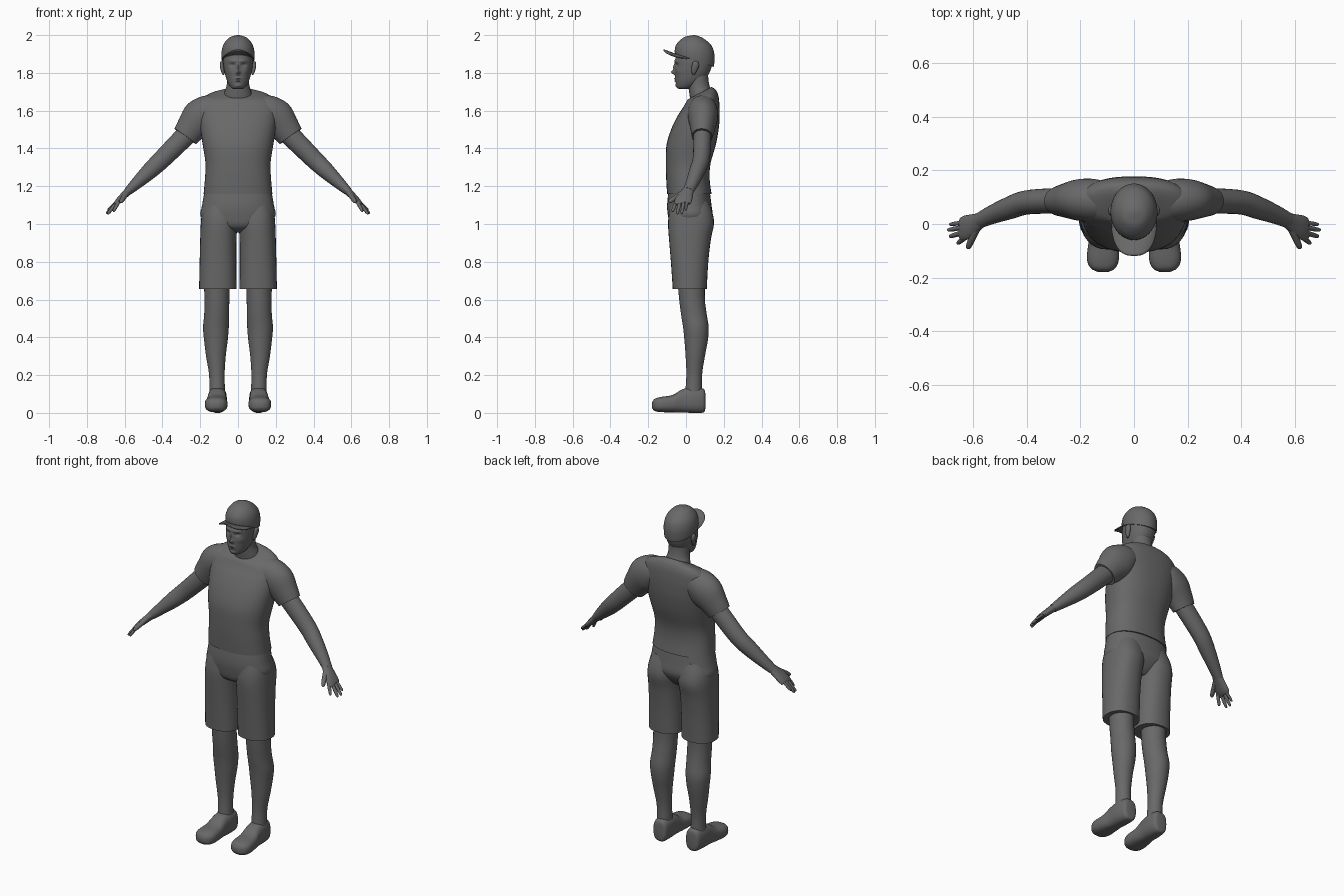
import bpy, bmesh, math
from mathutils import Vector

grey = bpy.data.materials.new("dark grey")
grey.diffuse_color = (0.14, 0.14, 0.14, 1)


def finish(name, bm, mirror=False):
    bmesh.ops.recalc_face_normals(bm, faces=bm.faces)
    me = bpy.data.meshes.new(name)
    bm.to_mesh(me)
    bm.free()
    me.materials.append(grey)
    ob = bpy.data.objects.new(name, me)
    bpy.context.collection.objects.link(ob)
    if mirror:
        ob.modifiers.new("mirror", 'MIRROR')
    return ob


def spline(rows, steps):
    """Smooth curve through all parameter rows."""
    out = []
    for i in range(len(rows) - 1):
        a, b, c, d = (rows[max(i - 1, 0)], rows[i], rows[i + 1],
                      rows[min(i + 2, len(rows) - 1)])
        for s in range(steps):
            t = s / steps
            out.append([q + 0.5 * t * (r - p + t * (2 * p - 5 * q + 4 * r - u
                        + t * (3 * (q - r) + u - p)))
                        for p, q, r, u in zip(a, b, c, d)])
    return out + [list(rows[-1])]


def upright(rows):
    """Rows of z, centre x, half width, front y, back y, tilt."""
    return [(Vector((x, (y0 + y1) / 2, z)), Vector((w, 0, 0)),
             Vector((0, (y1 - y0) / 2, tilt))) for z, x, w, y0, y1, tilt in rows]


def lengthwise(rows):
    """Rows of y, centre x, half width, bottom z, top z."""
    return [(Vector((x, y, (z0 + z1) / 2)), Vector((w, 0, 0)),
             Vector((0, 0, (z1 - z0) / 2))) for y, x, w, z0, z1 in rows]


def limb(rows):
    """Rows of x, y, z, radius across, radius through."""
    pts = [Vector(r[:3]) for r in rows]
    frames = []
    for i, r in enumerate(rows):
        t = (pts[min(i + 1, len(pts) - 1)] - pts[max(i - 1, 0)]).normalized()
        w = Vector((0, 1, 0))
        w = (w - t * w.dot(t)).normalized()
        frames.append((pts[i], w * r[3], t.cross(w) * r[4]))
    return frames


def loft(name, kind, rows, n=32, steps=4, power=2.0, mirror=False):
    bm = bmesh.new()
    rings = []
    for c, a, b in kind(spline(rows, steps)):
        ring = []
        for k in range(n):
            ang = 2 * math.pi * k / n
            co, si = math.cos(ang), math.sin(ang)
            u = math.copysign(abs(co) ** (2 / power), co)
            v = math.copysign(abs(si) ** (2 / power), si)
            ring.append(bm.verts.new(c + a * u + b * v))
        rings.append(ring)
    for r0, r1 in zip(rings, rings[1:]):
        for k in range(n):
            j = (k + 1) % n
            bm.faces.new((r0[k], r0[j], r1[j], r1[k]))
    bm.faces.new(rings[0])
    bm.faces.new(rings[-1])
    return finish(name, bm, mirror)


# Shirt body and sleeves
loft("shirt_body", upright, [
    (1.16, 0, .182, -.100, .135, 0), (1.24, 0, .175, -.105, .125, 0),
    (1.32, 0, .172, -.107, .130, 0), (1.42, 0, .187, -.103, .158, 0),
    (1.51, 0, .200, -.075, .174, 0), (1.58, 0, .207, -.040, .178, 0),
    (1.62, 0, .207, -.020, .177, .01), (1.655, 0, .195, -.006, .172, .022),
    (1.68, 0, .155, .003, .158, .03), (1.692, 0, .08, .008, .135, .033)],
    n=48, power=2.35)
loft("sleeve", limb, [
    (.10, .085, 1.61, .07, .07), (.15, .088, 1.595, .08, .09),
    (.20, .09, 1.56, .078, .10), (.245, .088, 1.51, .066, .082),
    (.279, .085, 1.464, .055, .07)], mirror=True)

# Shorts
loft("shorts_hips", upright, [
    (.955, 0, .05, -.03, .08, 0), (.985, 0, .14, -.08, .11, 0),
    (1.04, 0, .197, -.095, .14, 0), (1.10, 0, .19, -.10, .135, 0),
    (1.18, 0, .176, -.092, .125, 0)], n=48, power=2.3)
loft("shorts_leg", upright, [
    (.655, .107, .099, -.07, .11, 0), (.80, .106, .097, -.08, .118, 0),
    (.92, .104, .096, -.09, .132, 0), (1.0, .10, .097, -.095, .148, 0),
    (1.06, .095, .095, -.09, .14, 0), (1.12, .085, .085, -.08, .12, 0)],
    power=2.3, mirror=True)

# Bare legs and shoes
loft("lower_leg", upright, [
    (.70, .112, .068, -.045, .10, 0), (.60, .112, .066, -.036, .10, 0),
    (.52, .113, .066, -.026, .11, 0), (.45, .117, .068, -.015, .12, 0),
    (.38, .117, .062, -.008, .115, 0), (.30, .117, .052, -.002, .10, 0),
    (.20, .112, .041, .002, .085, 0), (.10, .11, .042, -.005, .085, 0)],
    mirror=True)
loft("shoe", lengthwise, [
    (.102, .107, .025, .02, .105), (.092, .107, .042, .002, .128),
    (.04, .109, .05, 0, .137), (-.02, .111, .05, .002, .125),
    (-.07, .114, .056, .003, .095), (-.13, .116, .06, .004, .085),
    (-.165, .116, .046, .01, .075), (-.18, .115, .018, .025, .055)],
    power=2.6, mirror=True)

# Arms and hands
loft("arm", limb, [
    (.26, .087, 1.485, .047, .055), (.32, .086, 1.425, .047, .053),
    (.405, .08, 1.34, .045, .049), (.465, .06, 1.283, .042, .044),
    (.53, .035, 1.222, .035, .033), (.58, .012, 1.175, .029, .023)],
    n=24, mirror=True)
loft("palm", limb, [
    (.57, .015, 1.185, .028, .022), (.60, 0, 1.155, .038, .019),
    (.625, -.012, 1.13, .045, .017), (.643, -.02, 1.112, .042, .013),
    (.65, -.02, 1.106, .03, .008)], n=24, mirror=True)


def digit(name, base, tip, r):
    a, b = Vector(base), Vector(tip)
    rows = [(*a.lerp(b, t), r * s, r * s)
            for t, s in ((0, 1), (.5, .95), (.85, .8), (.97, .5), (1, .1))]
    loft(name, limb, rows, n=12, steps=2, mirror=True)


digit("index_finger", (.628, -.048, 1.125), (.66, -.073, 1.065), .010)
digit("middle_finger", (.636, -.031, 1.12), (.69, -.047, 1.052), .010)
digit("ring_finger", (.638, -.012, 1.12), (.697, -.023, 1.055), .0095)
digit("little_finger", (.636, .006, 1.122), (.69, -.002, 1.073), .0085)
digit("thumb", (.588, -.018, 1.165), (.622, -.092, 1.115), .014)

# Neck and head
loft("neck", upright, [
    (1.64, 0, .08, .03, .135, .02), (1.69, 0, .073, .02, .134, .015),
    (1.73, 0, .061, .012, .125, 0), (1.77, 0, .058, .008, .118, 0),
    (1.82, 0, .058, .01, .118, 0)])
head = loft("head", upright, [
    (1.714, 0, .015, -.035, .01, 0), (1.722, 0, .036, -.047, .035, 0),
    (1.75, 0, .055, -.054, .08, 0), (1.79, 0, .068, -.058, .118, 0),
    (1.83, 0, .076, -.058, .135, 0), (1.87, 0, .079, -.057, .142, 0),
    (1.92, 0, .075, -.045, .136, 0), (1.965, 0, .05, -.01, .10, 0)],
    n=96, steps=10, power=2.2)

# Face relief: x, z, spread x, spread z, push forward
relief = [(0, 1.803, .010, .011, .020), (0, 1.83, .008, .018, .010),
          (.025, 1.862, .025, .008, .006), (.03, 1.842, .013, .009, -.009),
          (0, 1.769, .018, .005, .006), (0, 1.757, .014, .004, .006),
          (0, 1.732, .016, .009, .006), (.045, 1.81, .015, .015, .004)]
for v in head.data.vertices:
    if v.co.y < .02:
        x, z = abs(v.co.x), v.co.z
        v.co.y -= sum(p * math.exp(-((x - cx) / sx) ** 2 - ((z - cz) / sz) ** 2)
                      for cx, cz, sx, sz, p in relief)

loft("ear", upright, [
    (1.79, .077, .004, .035, .045, 0), (1.805, .08, .009, .03, .055, 0),
    (1.835, .085, .011, .03, .068, 0), (1.855, .086, .009, .036, .066, 0),
    (1.862, .085, .003, .045, .056, 0)], n=16, mirror=True)

# Cap crown
loft("cap_crown", upright, [
    (1.865, 0, .086, -.058, .147, -.033), (1.885, 0, .088, -.06, .15, -.03),
    (1.92, 0, .086, -.056, .15, -.02), (1.955, 0, .074, -.04, .135, -.01),
    (1.985, 0, .048, -.01, .095, -.004), (1.997, 0, .02, .02, .06, 0),
    (2.0, 0, .002, .04, .044, 0)], n=48)

# Cap brim: curved sheet from the crown edge to a rounded front edge
bm = bmesh.new()
NU, NV = 32, 6
grid = []
for i in range(NU + 1):
    u = math.sin(math.pi * (i / NU - .5))
    x = .084 * u
    y_in = .047 - .1 * math.sqrt(1 - (x / .088) ** 2)
    y_out = .012 - .13 * math.sqrt(max(0, 1 - abs(u) ** 3))
    z_in = 1.867 - .033 * (y_in - .044) / .104
    z_out = 1.922 - .045 * u * u
    grid.append([bm.verts.new((x, y_in + (y_out - y_in) * j / NV,
                               z_in + (z_out - z_in) * j / NV))
                 for j in range(NV + 1)])
for i in range(NU):
    for j in range(NV):
        bm.faces.new((grid[i][j], grid[i + 1][j],
                      grid[i + 1][j + 1], grid[i][j + 1]))
brim = finish("cap_brim", bm)
solid = brim.modifiers.new("thickness", 'SOLIDIFY')
solid.thickness = .006
solid.offset = 0

# Smooth shading with sharp hems
for ob in bpy.context.collection.objects:
    ob.select_set(True)
bpy.context.view_layer.objects.active = head
bpy.ops.object.shade_smooth_by_angle(angle=math.radians(40))
